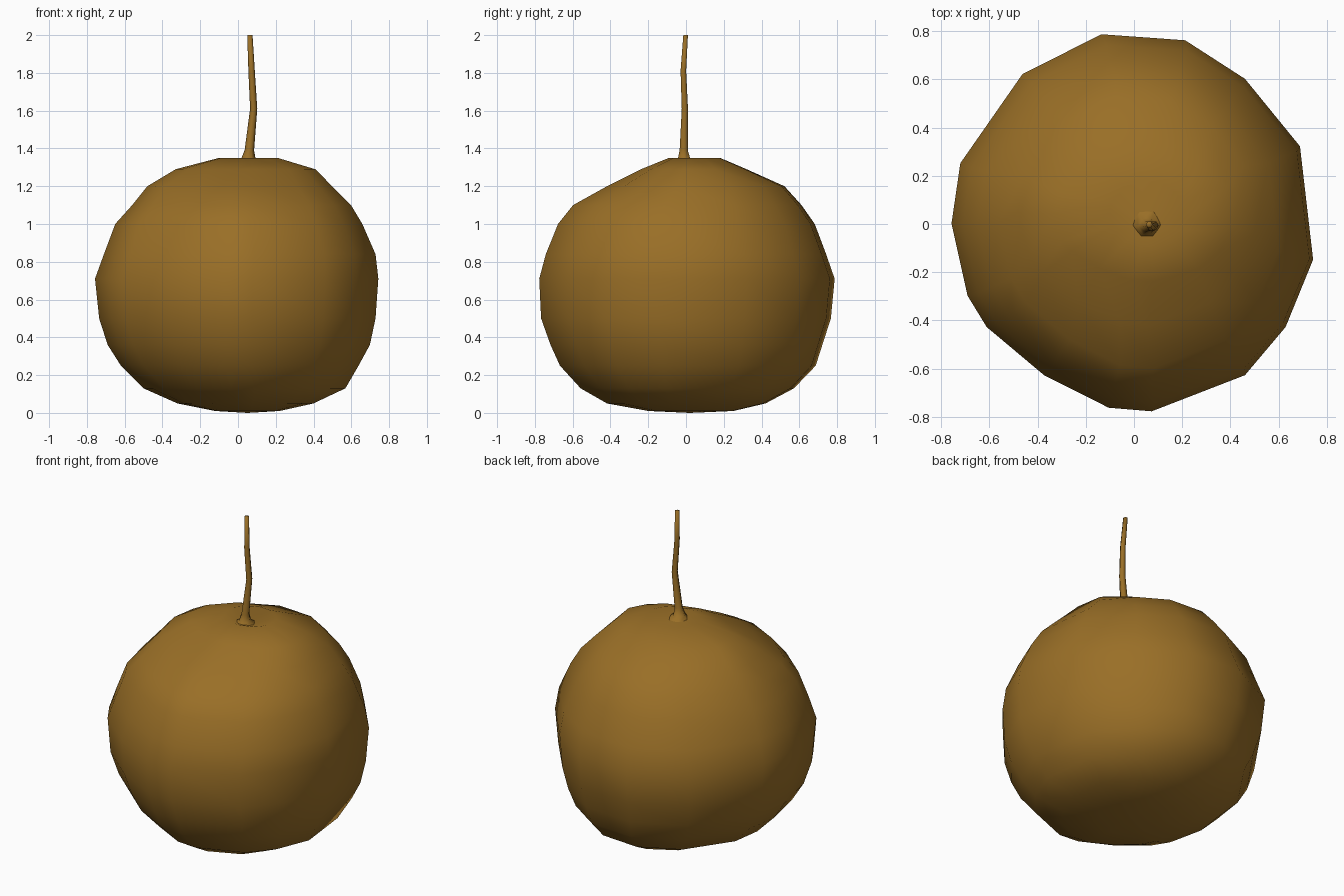
import bpy, bmesh, math

mat = bpy.data.materials.new("golden brown")
mat.diffuse_color = (0.32, 0.158, 0.02, 1)


def loft(name, rings, cap_bottom=None, cap_top=None):
    """Skin a stack of rings; caps are apex points."""
    bm = bmesh.new()
    rows = [[bm.verts.new(p) for p in ring] for ring in rings]
    n = len(rows[0])
    for a, b in zip(rows, rows[1:]):
        for i in range(n):
            j = (i + 1) % n
            bm.faces.new((a[i], a[j], b[j], b[i]))
    for row, apex in ((rows[0], cap_bottom), (rows[-1], cap_top)):
        if apex:
            v = bm.verts.new(apex)
            for i in range(n):
                bm.faces.new((row[i], row[(i + 1) % n], v))
    bmesh.ops.recalc_face_normals(bm, faces=bm.faces)
    for f in bm.faces:
        f.smooth = True
    me = bpy.data.meshes.new(name)
    bm.to_mesh(me)
    bm.free()
    me.materials.append(mat)
    ob = bpy.data.objects.new(name, me)
    bpy.context.collection.objects.link(ob)
    return ob


# Fruit: lumpy plan outline, scaled per height to the side profiles
plan = [(-0.13, 0.785), (0.22, 0.76), (0.47, 0.60), (0.70, 0.32), (0.755, -0.15),
        (0.64, -0.43), (0.47, -0.63), (0.08, -0.78), (-0.10, -0.765), (-0.37, -0.63),
        (-0.61, -0.43), (-0.69, -0.30), (-0.757, 0.0), (-0.72, 0.25), (-0.46, 0.62)]
# z, x min, x max, y min, y max
profile = [(0.01, -0.12, 0.22, -0.20, 0.25), (0.05, -0.32, 0.40, -0.42, 0.42),
           (0.13, -0.50, 0.57, -0.56, 0.57), (0.25, -0.62, 0.64, -0.67, 0.685),
           (0.36, -0.69, 0.70, -0.72, 0.72), (0.50, -0.735, 0.73, -0.77, 0.765),
           (0.71, -0.757, 0.745, -0.78, 0.785), (0.84, -0.71, 0.73, -0.745, 0.74),
           (1.00, -0.65, 0.66, -0.68, 0.68), (1.10, -0.56, 0.60, -0.60, 0.61),
           (1.20, -0.48, 0.50, -0.42, 0.52), (1.29, -0.33, 0.41, -0.24, 0.32),
           (1.35, -0.10, 0.21, -0.09, 0.18)]


def fruit_ring(z, x0, x1, y0, y1):
    cx, cy, rx, ry = (x0 + x1) / 2, (y0 + y1) / 2, (x1 - x0) / 2, (y1 - y0) / 2
    return [(cx + rx * x / 0.757, cy + ry * y / 0.783, z) for x, y in plan]


loft("fruit", [fruit_ring(*p) for p in profile], (0.05, 0.02, 0.0), (0.055, 0.0, 1.315))

# Stem: thin bent stalk with a flared foot: x, y, z, radius
path = [(0.05, 0.0, 1.315, 0.075), (0.055, -0.01, 1.345, 0.038), (0.06, -0.012, 1.39, 0.025),
        (0.083, -0.006, 1.61, 0.019), (0.072, -0.014, 1.81, 0.017), (0.063, -0.002, 2.0, 0.014)]
loft("stem", [[(x + r * math.cos(a * math.tau / 6), y + r * math.sin(a * math.tau / 6), z)
               for a in range(6)] for x, y, z, r in path],
     None, (0.063, -0.002, 2.0))
